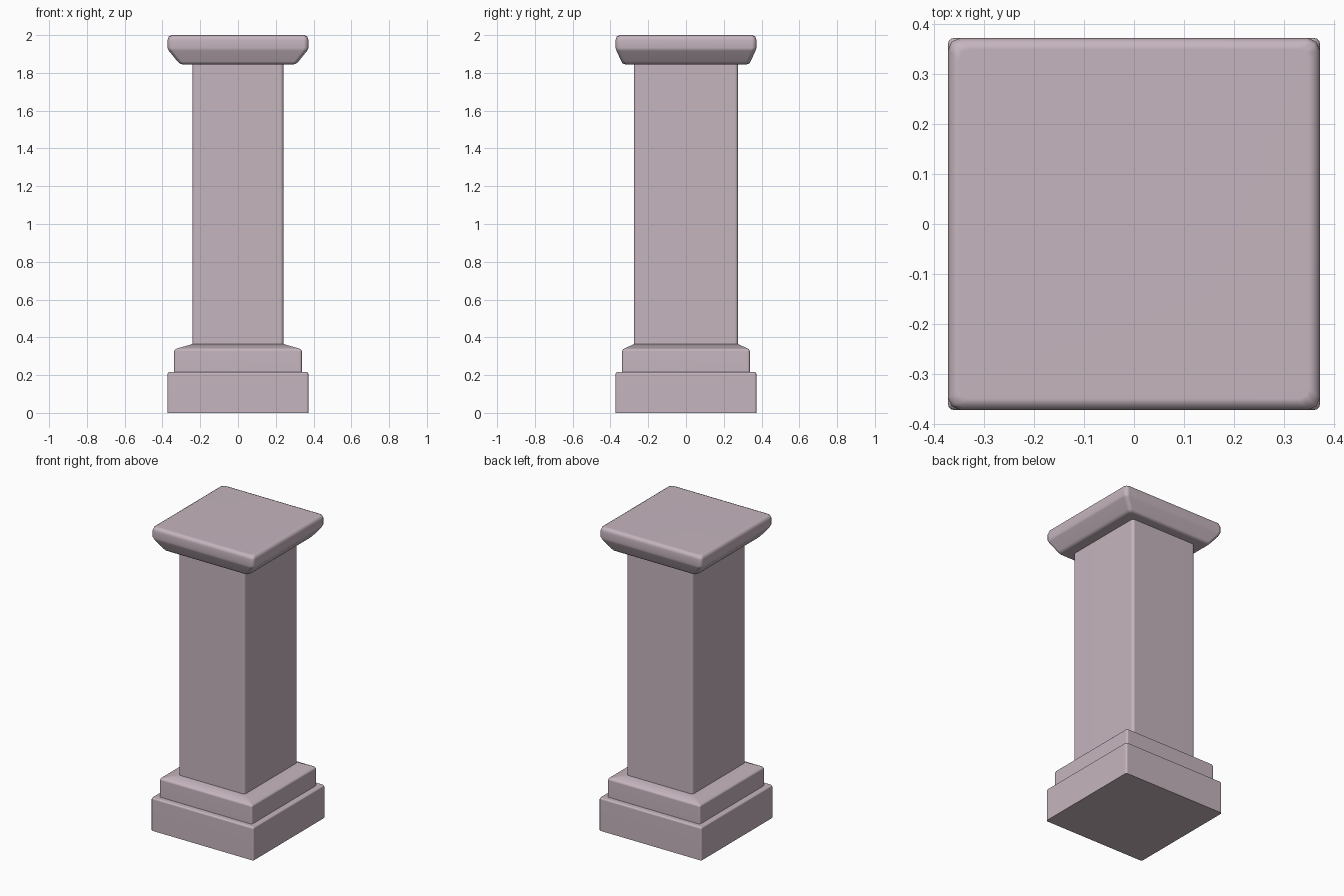
import bpy, bmesh, math

if "Cube" in bpy.data.objects:
    bpy.data.objects.remove(bpy.data.objects["Cube"])

stone = bpy.data.materials.new("pale mauve stone")
stone.diffuse_color = (0.56, 0.46, 0.515, 1)
stone.use_nodes = True
stone.node_tree.nodes["Principled BSDF"].inputs["Base Color"].default_value = stone.diffuse_color


def ring(hx, hy, r, z, seg):
    """Rounded rectangle outline, counter-clockwise."""
    pts = []
    for k, (sx, sy) in enumerate([(1, 1), (-1, 1), (-1, -1), (1, -1)]):
        for i in range(seg + 1):
            a = math.pi / 2 * (k + i / seg)
            pts.append((sx * (hx - r) + r * math.cos(a),
                        sy * (hy - r) + r * math.sin(a), z))
    return pts


def loft(name, sections, seg=3):
    """Stack of rounded rectangles (half x, half y, corner radius, height)."""
    bm = bmesh.new()
    rings = [[bm.verts.new(p) for p in ring(*s, seg)] for s in sections]
    n = len(rings[0])
    for a, b in zip(rings, rings[1:]):
        for i in range(n):
            j = (i + 1) % n
            bm.faces.new((a[i], a[j], b[j], b[i]))
    bm.faces.new(rings[0][::-1])
    bm.faces.new(rings[-1])
    me = bpy.data.meshes.new(name)
    bm.to_mesh(me)
    bm.free()
    me.materials.append(stone)
    ob = bpy.data.objects.new(name, me)
    bpy.context.collection.objects.link(ob)
    bpy.ops.object.select_all(action='DESELECT')
    ob.select_set(True)
    bpy.context.view_layer.objects.active = ob
    bpy.ops.object.shade_smooth_by_angle(angle=math.radians(50))
    mod = ob.modifiers.new("even shading", 'WEIGHTED_NORMAL')
    mod.keep_sharp = True


# Lower plinth block
loft("plinth", [(0.373, 0.373, 0.012, 0),
                (0.373, 0.373, 0.012, 0.205),
                (0.37, 0.37, 0.012, 0.213),
                (0.362, 0.362, 0.01, 0.217)])

# Upper plinth step with a sloped top
loft("base_step", [(0.338, 0.338, 0.012, 0.21),
                   (0.338, 0.338, 0.012, 0.327),
                   (0.334, 0.334, 0.012, 0.336),
                   (0.322, 0.326, 0.012, 0.341),
                   (0.243, 0.276, 0.012, 0.364)])

# Shaft, slightly deeper than wide
loft("shaft", [(0.241, 0.276, 0.018, 0.355),
               (0.241, 0.276, 0.018, 1.85)])

# Capital slab, undercut more at the sides than front and back
loft("capital", [(0.295, 0.322, 0.02, 1.845),
                 (0.31, 0.335, 0.022, 1.85),
                 (0.32, 0.342, 0.024, 1.86),
                 (0.366, 0.368, 0.025, 1.917),
                 (0.373, 0.373, 0.025, 1.932),
                 (0.373, 0.373, 0.025, 1.975),
                 (0.367, 0.367, 0.023, 1.992),
                 (0.35, 0.35, 0.02, 2.0)], seg=2)
